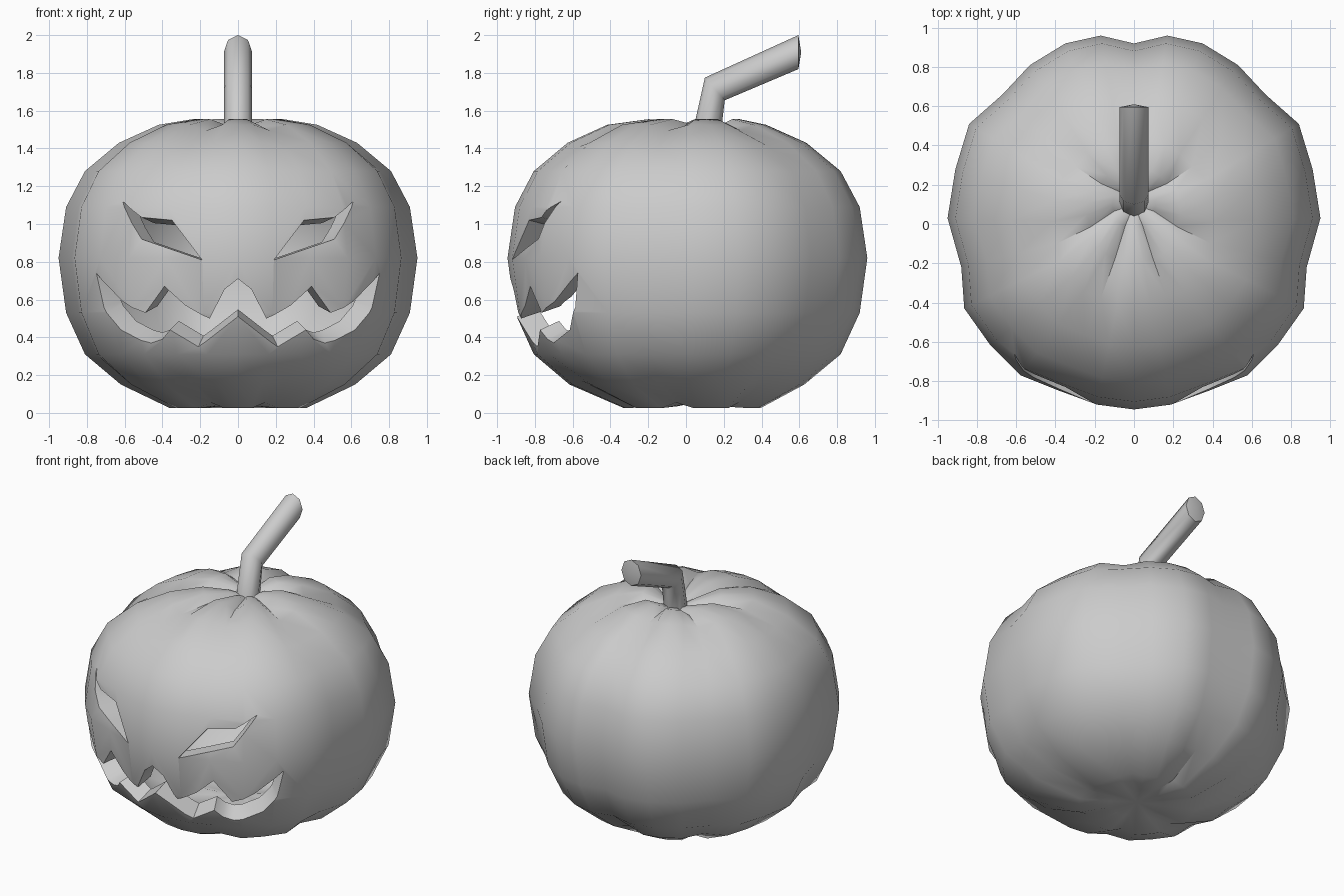
import bpy, bmesh, math
from mathutils import Vector
from mathutils.bvhtree import BVHTree

cube = bpy.data.objects.get("Cube")
if cube:
    bpy.data.objects.remove(cube)

CENTRE = Vector((0, 0, 0.8))

grey = bpy.data.materials.new("plain_grey")
grey.use_nodes = True
grey.diffuse_color = (0.6, 0.6, 0.6, 1)
grey.node_tree.nodes["Principled BSDF"].inputs["Base Color"].default_value = (0.6, 0.6, 0.6, 1)


def make_object(name, bm):
    bmesh.ops.recalc_face_normals(bm, faces=bm.faces)
    mesh = bpy.data.meshes.new(name)
    bm.to_mesh(mesh)
    mesh.materials.append(grey)
    obj = bpy.data.objects.new(name, mesh)
    bpy.context.collection.objects.link(obj)
    return obj


def loft(bm, rings):
    """Skin a stack of equal-length closed rings."""
    rows = [[bm.verts.new(p) for p in ring] for ring in rings]
    n = len(rows[0])
    for a, b in zip(rows, rows[1:]):
        for i in range(n):
            j = (i + 1) % n
            bm.faces.new((a[i], a[j], b[j], b[i]))
    return rows


def fan(bm, row, tip):
    v = bm.verts.new(tip)
    for i in range(len(row)):
        bm.faces.new((row[i], row[(i + 1) % len(row)], v))


def smooth(obj, angle):
    bpy.ops.object.select_all(action='DESELECT')
    obj.select_set(True)
    bpy.context.view_layer.objects.active = obj
    bpy.ops.object.shade_smooth_by_angle(angle=math.radians(angle))


# Lobed plan outline, back to front; every fourth point is a groove
half = [(0, .92), (.17, .96), (.35, .92), (.53, .81), (.67, .66), (.84, .51), (.91, .28),
        (.95, .03), (.88, -.22), (.865, -.43), (.73, -.62), (.58, -.77), (.38, -.85),
        (.19, -.92), (0, -.945)]
plan = half + [(-x, y) for x, y in half[-2:0:-1]]
grooves = [i % 4 == 0 for i in range(len(half))]
grooves += grooves[-2:0:-1]

# Side profile: radius, height, groove shift in z, ring shift in y
profile = [(.17, .035, .01, .03), (.36, .025, .03, .03), (.62, .15, .02, 0), (.81, .31, 0, 0),
           (.91, .53, 0, 0), (.95, .82, 0, 0), (.91, 1.09, 0, 0), (.81, 1.28, 0, 0),
           (.63, 1.43, -.02, 0), (.42, 1.525, -.03, 0), (.24, 1.555, -.04, .04),
           (.11, 1.525, -.02, .09)]


def body_mesh():
    bm = bmesh.new()
    rings = [[(x * r / .95, y * r / .95 + dy, z + dz * g) for (x, y), g in zip(plan, grooves)]
             for r, z, dz, dy in profile]
    rows = loft(bm, rings)
    fan(bm, rows[0], (0, .03, .05))
    fan(bm, rows[-1], (0, .1, 1.49))
    bmesh.ops.recalc_face_normals(bm, faces=bm.faces)
    return bm


# Hollow body: outer skin plus a smaller reversed inner skin
bm = body_mesh()
tree = BVHTree.FromBMesh(bm)
dup = bmesh.ops.duplicate(bm, geom=bm.verts[:] + bm.edges[:] + bm.faces[:])["geom"]
for v in dup:
    if isinstance(v, bmesh.types.BMVert):
        v.co = CENTRE + (v.co - CENTRE) * 0.87
bmesh.ops.reverse_faces(bm, faces=[f for f in dup if isinstance(f, bmesh.types.BMFace)])
mesh = bpy.data.meshes.new("pumpkin_body")
bm.to_mesh(mesh)
mesh.materials.append(grey)
body = bpy.data.objects.new("pumpkin_body", mesh)
bpy.context.collection.objects.link(body)


# Face openings: cutters that taper towards the centre
def carve(name, outline):
    hits = []
    for x, z in outline:
        hit = tree.ray_cast(Vector((x, -2, z)), Vector((0, 1, 0)))[0]
        hits.append(hit - CENTRE)
    bm = bmesh.new()
    rows = loft(bm, [[CENTRE + h * s for h in hits] for s in (.6, 1.25)])
    for row in rows:
        bm.faces.new(row)
    bmesh.ops.triangulate(bm, faces=[f for f in bm.faces if len(f.verts) > 4])
    cutter = make_object(name, bm)
    cutter.hide_render = True
    cutter.hide_set(True)
    mod = body.modifiers.new(name, 'BOOLEAN')
    mod.operation = 'DIFFERENCE'
    mod.solver = 'EXACT'
    mod.object = cutter
    return cutter


eye = [(.61, 1.12), (.51, 1.035), (.35, 1.02), (.19, .81), (.51, .92)]
upper = [(0, .71), (.07, .655), (.15, .50), (.28, .57), (.39, .67), (.49, .53), (.61, .59), (.75, .74)]
lower = [(.71, .56), (.62, .44), (.46, .37), (.40, .39), (.36, .44), (.21, .35), (0, .51)]
side = upper + lower
mouth = side + [(-x, z) for x, z in side[-2:0:-1]]
cutters = [carve("left_eye_cutter", eye),
           carve("right_eye_cutter", [(-x, z) for x, z in eye]),
           carve("mouth_cutter", mouth)]

# Apply the cuts, then drop the cutters
bpy.context.view_layer.update()
evaluated = body.evaluated_get(bpy.context.evaluated_depsgraph_get())
carved = bpy.data.meshes.new_from_object(evaluated)
body.modifiers.clear()
body.data = carved
for c in cutters:
    bpy.data.objects.remove(c)
smooth(body, 38)

# Bent stem: front and back edge points of each octagonal section
bm = bmesh.new()
sections = [((.025, 1.44), (.18, 1.44)), ((.10, 1.775), (.205, 1.655)), ((.595, 2.0), (.595, 1.82))]
rings = []
for a, b in sections:
    a, b = Vector((0, *a)), Vector((0, *b))
    mid, up = (a + b) / 2, (a - b) / 2
    rings.append([mid + up * math.cos(t) + Vector((.075 * math.sin(t), 0, 0))
                  for t in (math.tau * k / 8 for k in range(8))])
rows = loft(bm, rings)
bm.faces.new(rows[0])
fan(bm, rows[-1], (0, .61, 1.91))
stem = make_object("stem", bm)
smooth(stem, 50)
